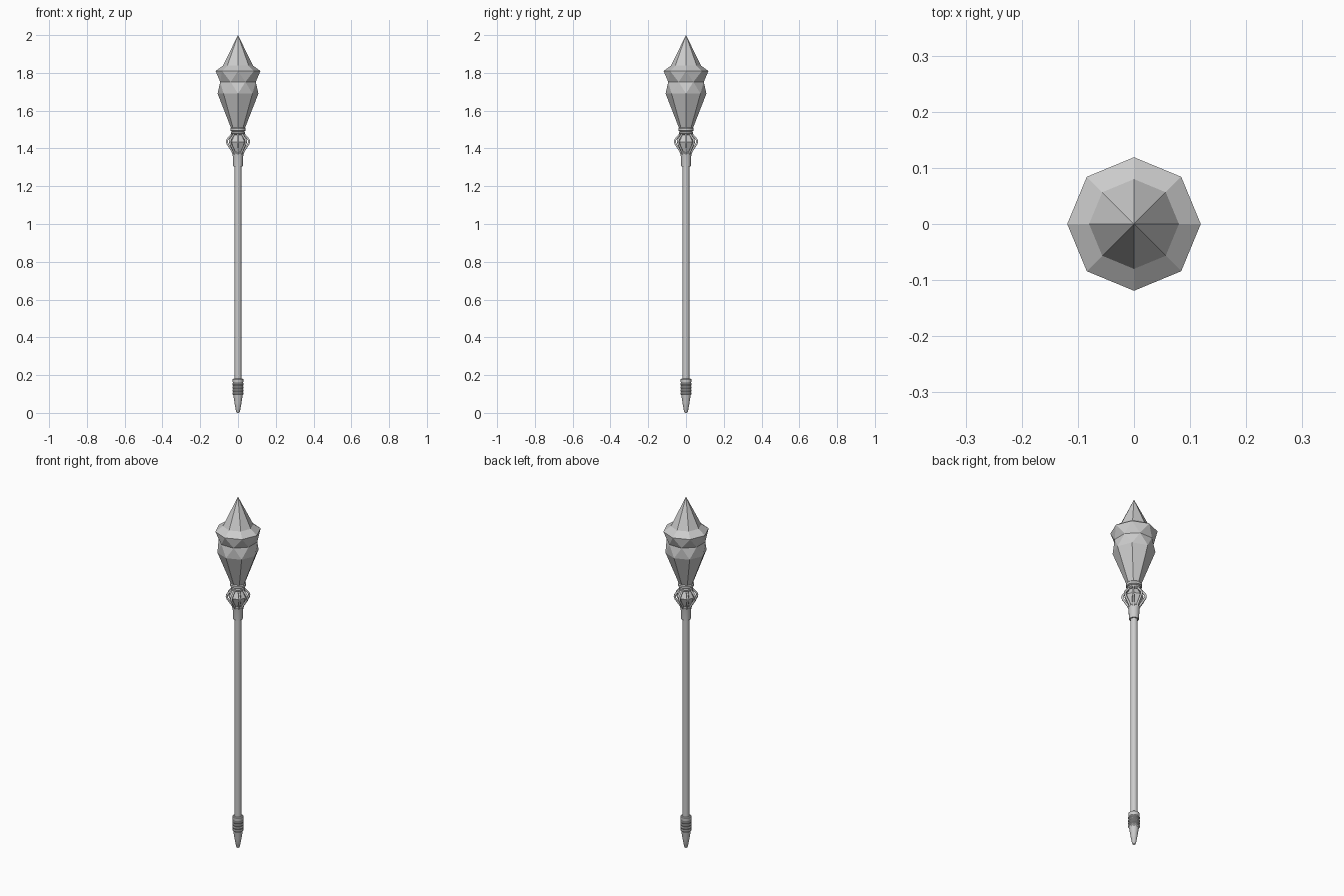
import bpy, math

if "Cube" in bpy.data.objects:
    bpy.data.objects.remove(bpy.data.objects["Cube"])


def rings(name, profile, sides, smooth=None):
    """Stack rings (z, radius, turn in half-steps); a turned neighbour gives triangles."""
    verts, faces, loops = [], [], []
    for z, r, turn in profile:
        if r == 0:
            loops.append([len(verts)])
            verts.append((0, 0, z))
            continue
        loops.append(list(range(len(verts), len(verts) + sides)))
        for i in range(sides):
            a = 2 * math.pi * (i + turn / 2) / sides
            verts.append((r * math.cos(a), r * math.sin(a), z))
    for k in range(len(loops) - 1):
        lo, hi = loops[k], loops[k + 1]
        t0, t1 = profile[k][2], profile[k + 1][2]
        for i in range(sides):
            j = (i + 1) % sides
            if len(hi) == 1:
                faces.append((lo[i], lo[j], hi[0]))
            elif len(lo) == 1:
                faces.append((lo[0], hi[j], hi[i]))
            elif t0 == t1:
                faces.append((lo[i], lo[j], hi[j], hi[i]))
            elif t1 > t0:
                faces += [(lo[i], lo[j], hi[i]), (lo[j], hi[j], hi[i])]
            else:
                faces += [(lo[i], hi[j], hi[i]), (lo[i], lo[j], hi[j])]
    if len(loops[0]) > 1:
        faces.append(tuple(reversed(loops[0])))
    if len(loops[-1]) > 1:
        faces.append(tuple(loops[-1]))
    mesh = bpy.data.meshes.new(name)
    mesh.from_pydata(verts, [], faces)
    obj = bpy.data.objects.new(name, mesh)
    bpy.context.collection.objects.link(obj)
    if smooth:
        bpy.ops.object.select_all(action='DESELECT')
        obj.select_set(True)
        bpy.context.view_layer.objects.active = obj
        bpy.ops.object.shade_smooth_by_angle(angle=math.radians(smooth))
    return obj


def lathe(name, profile, sides=16):
    return rings(name, [(z, r, 0) for z, r in profile], sides, 35)


# Faceted crystal head
rings("crystal_head", [(1.50, 0.034, 0), (1.69, 0.108, 0), (1.752, 0.102, 1),
                       (1.81, 0.119, 0), (1.838, 0.08, 0), (2.0, 0, 0)], 8)

# Collar bands under the crystal
lathe("collar", [(1.472, 0.030), (1.478, 0.038), (1.486, 0.038), (1.490, 0.033),
                 (1.494, 0.041), (1.506, 0.041), (1.512, 0.035)])

# Core inside the cage
rings("cage_core", [(1.37, 0.022, 0), (1.435, 0.048, 0), (1.48, 0.024, 0)], 8)

# Cage ribs around the core
for i in range(8):
    curve = bpy.data.curves.new("cage_rib", 'CURVE')
    curve.dimensions = '3D'
    curve.bevel_depth = 0.006
    curve.bevel_resolution = 1
    curve.use_fill_caps = True
    path = [(1.365, 0.022), (1.385, 0.030), (1.425, 0.056), (1.436, 0.059),
            (1.447, 0.056), (1.475, 0.032), (1.485, 0.028)]
    spline = curve.splines.new('POLY')
    spline.points.add(len(path) - 1)
    a = i * math.pi / 4
    for p, (z, r) in zip(spline.points, path):
        p.co = (r * math.cos(a), r * math.sin(a), z, 1)
    bpy.context.collection.objects.link(bpy.data.objects.new("cage_rib", curve))

# Socket, shaft and ribbed foot
lathe("socket", [(1.305, 0.025), (1.365, 0.028), (1.376, 0.030), (1.382, 0.024)])
lathe("shaft", [(0.15, 0.0185), (1.33, 0.0185)])
foot = [(0.0, 0.006), (0.006, 0.010), (0.05, 0.018), (0.095, 0.025)]
for k in range(4):
    z = 0.097 + k * 0.016
    foot += [(z, 0.027), (z + 0.004, 0.030), (z + 0.009, 0.030), (z + 0.013, 0.027)]
foot += [(0.164, 0.028), (0.178, 0.028), (0.181, 0.024)]
lathe("foot_cap", foot)
